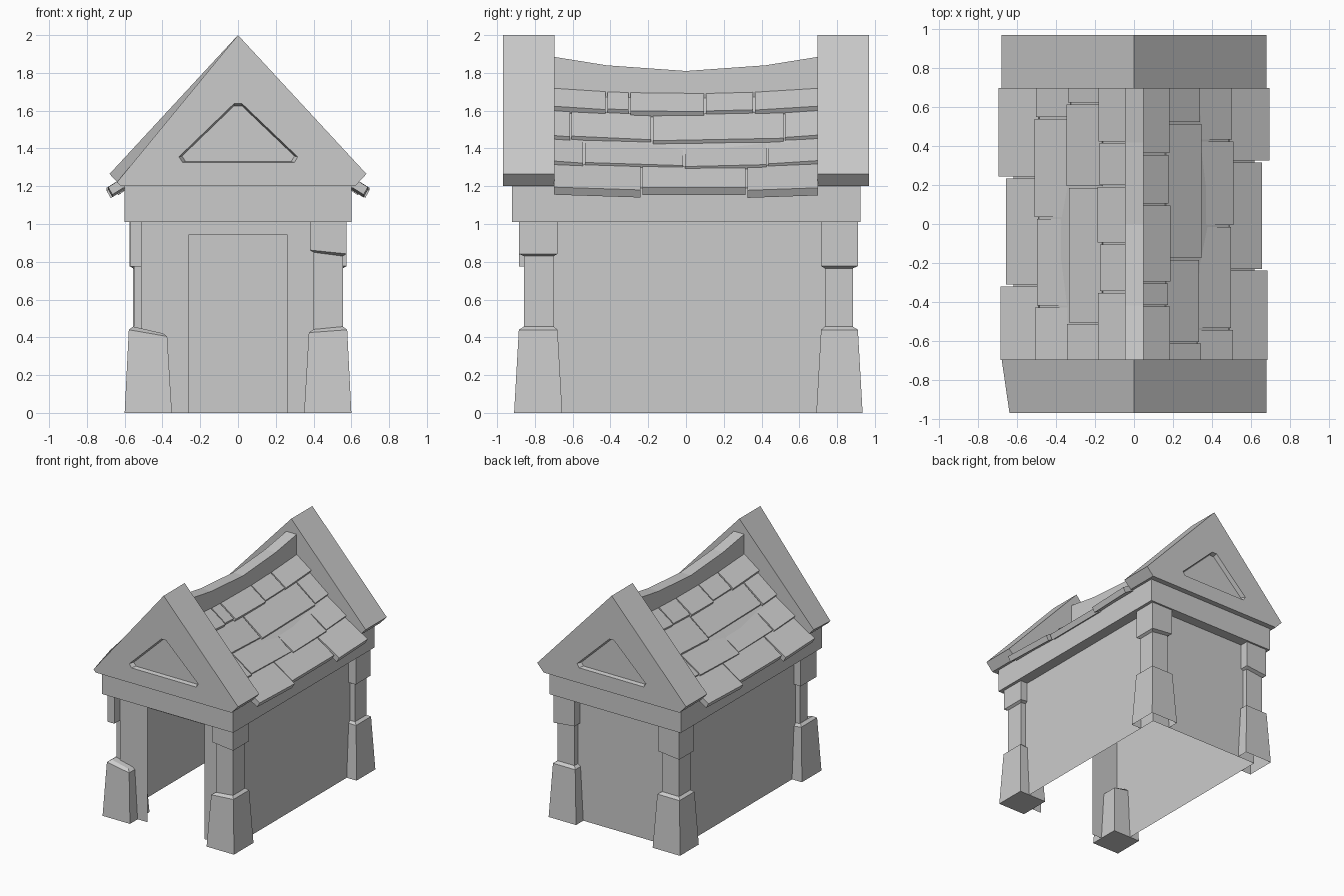
import bpy

if "Cube" in bpy.data.objects:
    bpy.data.objects.remove(bpy.data.objects["Cube"])


def mesh(name, verts, faces):
    me = bpy.data.meshes.new(name)
    me.from_pydata(verts, [], faces)
    me.update()
    ob = bpy.data.objects.new(name, me)
    bpy.context.collection.objects.link(ob)
    return ob


def loft(name, rings, closed=True):
    """Skin equal-length rings; closed rings also get end caps."""
    n = len(rings[0])
    faces = []
    for r in range(len(rings) - 1):
        for i in range(n if closed else n - 1):
            a, b = r * n + i, r * n + (i + 1) % n
            faces.append((a, b, b + n, a + n))
    if closed:
        faces.append(tuple(reversed(range(n))))
        faces.append(tuple(range((len(rings) - 1) * n, len(rings) * n)))
    ob = mesh(name, [p for ring in rings for p in ring], faces)
    import bmesh
    bm = bmesh.new()
    bm.from_mesh(ob.data)
    bmesh.ops.recalc_face_normals(bm, faces=bm.faces)
    bm.to_mesh(ob.data)
    bm.free()
    return ob


def box(name, x0, x1, y0, y1, z0, z1):
    rect = [(x0, y0), (x1, y0), (x1, y1), (x0, y1)]
    return loft(name, [[(x, y, z) for x, y in rect] for z in (z0, z1)])


# Thin walls, with a doorway in the front
W, YF, YB, TOP, DX, DZ = 0.51, -0.81, 0.84, 1.03, 0.26, 0.945
mesh("walls",
     [(-DX, YF, 0), (-W, YF, 0), (-W, YB, 0), (W, YB, 0), (W, YF, 0), (DX, YF, 0),
      (-DX, YF, TOP), (-W, YF, TOP), (-W, YB, TOP), (W, YB, TOP), (W, YF, TOP), (DX, YF, TOP),
      (-DX, YF, DZ), (DX, YF, DZ)],
     [(1, 0, 12, 6, 7), (2, 1, 7, 8), (3, 2, 8, 9), (4, 3, 9, 10),
      (5, 4, 10, 11, 13), (12, 13, 11, 6)])

# Eaves beam
box("eaves_beam", -0.6, 0.6, -0.92, 0.925, 1.01, 1.2)


# Corner pillars: outer x, inner x, outer y, inner y, z, tilt towards the inner side
def pillar_rings(cap, back, tilt):
    o, i = (0.025, 0.035) if back else (0, 0)
    return [(0.60, 0.35, 0.91 + o, 0.655 + i, 0, 0),
            (0.578, 0.375, 0.885 + o, 0.68 + i, 0.44, tilt),
            (0.555, 0.40, 0.858 + o, 0.70 + i, 0.457, tilt),
            (0.555, 0.40, 0.858 + o, 0.70 + i, cap, 0.02),
            (0.575, 0.38, 0.885 + o, 0.68 + i, cap + 0.012, 0.02),
            (0.575, 0.38, 0.885 + o, 0.68 + i, 1.02, 0)]


def pillar(name, sx, sy, rings, shell):
    out = []
    for xo, xi, yo, yi, z, t in rings:
        if shell:   # outside faces only, ending in the walls
            ring = [(xi, YB, z + t), (xi, yo, z + t), (xo, yo, z), (xo, yi, z), (W, yi, z)]
        else:
            ring = [(xi, yi, z + t), (xi, yo, z + t), (xo, yo, z), (xo, yi, z)]
        out.append([(sx * x, sy * y, zz) for x, y, zz in ring])
    loft(name, out, closed=not shell)


pillar("front_right_pillar", 1, -1, pillar_rings(0.83, False, -0.015), False)
for sx, side in ((1, "right"), (-1, "left")):
    pillar("back_" + side + "_pillar", sx, 1, pillar_rings(0.765, True, 0), True)
# Front left pillar is broken: base, and remains of shaft and cap
pillar("front_left_base", -1, -1, pillar_rings(0.77, False, -0.035)[:3], False)
box("front_left_shaft", -0.55, -W, -0.80, -0.70, 0.42, 0.8)
box("front_left_cap", -0.572, -W, -0.885, -0.68, 0.775, 1.02)


# Gables with a recessed triangle; the front one has a chipped left corner
def gable(name, s):
    prof = [(-0.68, 1.265), (0, 2), (0.68, 1.265), (0.62, 1.2), (-0.62, 1.2)]
    outer = [(x, s * 0.97, z) for x, z in prof]
    if s < 0:
        outer[0] = (-0.64, s * 0.97, 1.222)
    ob = loft(name, [outer, [(x, s * 0.695, z) for x, z in prof]])
    tri = [(-0.315, 1.355), (-0.022, 1.638), (0.022, 1.638),
           (0.318, 1.355), (0.3, 1.325), (-0.295, 1.325)]
    rings = []
    for y, k in ((1.0, 1.04), (0.935, 0.94)):
        rings.append([(x * k, s * y, 1.43 + (z - 1.43) * k) for x, z in tri])
    cut = loft(name + "_recess_cutter", rings)
    cut.hide_render = True
    cut.hide_viewport = True
    m = ob.modifiers.new("recess", "BOOLEAN")
    m.operation = 'DIFFERENCE'
    m.solver = 'EXACT'
    m.object = cut


gable("front_gable", -1)
gable("back_gable", 1)

# Sagging ridge board and roof body
ridge = [(-0.70, 1.885), (-0.42, 1.84), (0, 1.81), (0.42, 1.84), (0.70, 1.885)]
loft("ridge_board", [[(-0.045, y, 1.55), (0.05, y, 1.55), (0.05, y, z), (-0.045, y, z)]
                     for y, z in ridge])


def sag(y):
    return -0.028 * (1 - (y / 0.7) ** 2)


loft("roof_body", [[(-0.62, y, 1.19), (0.62, y, 1.19), (0.04, y, 1.70 + sag(y)),
                    (-0.04, y, 1.70 + sag(y))] for y, _ in ridge])

# Roof tiles: inner x, outer x, upper z, lower z for each row
ROWS = [(0.045, 0.18, 1.722, 1.625), (0.165, 0.34, 1.605, 1.47),
        (0.325, 0.505, 1.455, 1.335), (0.49, 0.675, 1.32, 1.20)]
SPLITS = {1: [(-0.42, -0.30, 0.10, 0.36), (-0.61, -0.18, 0.52),
              (-0.54, -0.01, 0.43), (-0.235, 0.32)],
          -1: [(-0.35, -0.10, 0.195, 0.42), (-0.51, 0.19, 0.62),
               (-0.425, 0.03, 0.545), (-0.315, 0.24)]}
JITTER = [0.008, -0.012, 0.014, -0.004, 0.006]
for sx, side in ((1, "right"), (-1, "left")):
    for r, (xi, xo, zi, zo) in enumerate(ROWS):
        ys = [-0.70] + list(SPLITS[sx][r]) + [0.70]
        for t in range(len(ys) - 1):
            g = 0.005
            y0 = ys[t] + (g if t else 0)
            y1 = ys[t + 1] - (g if t < len(ys) - 2 else 0)
            j = JITTER[t] * (1.5 if r == 3 else 0.5)
            rings = []
            for y in (y0, y1):
                d = sag(y) if r < 3 else 0.6 * sag(y)
                rings.append([(sx * xi, y, zi + d), (sx * (xo + j), y, zo + d - j * 0.4),
                              (sx * (xo + j - 0.022), y, zo + d - 0.04 - j * 0.4),
                              (sx * (xi - 0.022), y, zi + d - 0.04)])
            loft(f"{side}_tile_{r + 1}_{t + 1}", rings)
